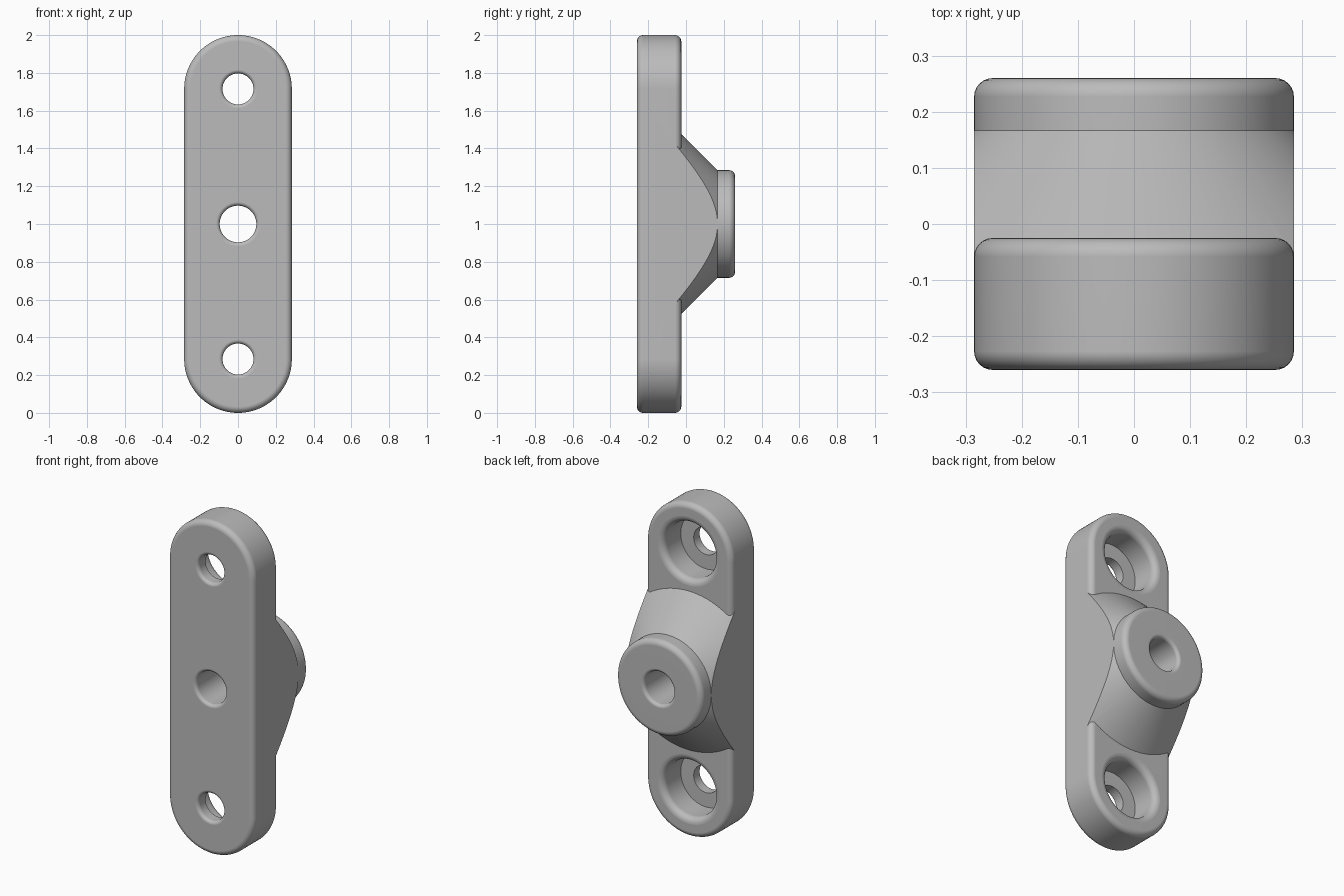
import bpy, bmesh, math
from mathutils import Vector

if "Cube" in bpy.data.objects:
    bpy.data.objects.remove(bpy.data.objects["Cube"], do_unlink=True)

HALF_W = 0.285                      # half width, also end and boss radius
FRONT, PLATE_BACK, BOSS_BACK = -0.26, -0.025, 0.26
CONE_TOP = 0.167
FILLET = 0.033
SCREW_Z = (HALF_W, 2 - HALF_W)

grey = bpy.data.materials.new("plain grey")
grey.use_nodes = True
colour = (0.5, 0.5, 0.5, 1)
grey.diffuse_color = colour
grey.node_tree.nodes["Principled BSDF"].inputs["Base Color"].default_value = colour


def to_object(name, bm):
    bmesh.ops.recalc_face_normals(bm, faces=bm.faces)
    mesh = bpy.data.meshes.new(name)
    bm.to_mesh(mesh)
    bm.free()
    mesh.materials.append(grey)
    obj = bpy.data.objects.new(name, mesh)
    bpy.context.collection.objects.link(obj)
    return obj


def arc(cx, cy, r, start, end, n=6):
    angles = [math.radians(start + (end - start) * i / n) for i in range(n + 1)]
    return [(cx + r * math.cos(a), cy + r * math.sin(a)) for a in angles]


def lathe(profile, z, steps=96):
    """Turn (radius, y) points around the y axis at height z."""
    bm = bmesh.new()
    verts = [bm.verts.new((r, y, z)) for r, y in profile]
    edges = [bm.edges.new(pair) for pair in zip(verts, verts[1:])]
    bmesh.ops.spin(bm, geom=verts + edges, cent=(0, 0, z), axis=(0, 1, 0),
                   angle=math.tau, steps=steps)
    bmesh.ops.remove_doubles(bm, verts=bm.verts, dist=1e-5)
    return bm


def hole_profile(r_front, r_back, floor, back, f_front, f_back):
    """Stepped bore with rounded rims at both open ends."""
    pts = [(0, FRONT - 0.1), (r_front + f_front, FRONT - 0.1)]
    pts += arc(r_front + f_front, FRONT + f_front, f_front, 270, 180)
    if r_back > r_front:
        pts += [(r_front, floor), (r_back, floor)]
    pts += arc(r_back + f_back, back - f_back, f_back, 180, 90)
    return pts + [(r_back + f_back, back + 0.1), (0, back + 0.1)]


def boolean(target, other, operation):
    mod = target.modifiers.new(operation, 'BOOLEAN')
    mod.operation, mod.solver, mod.object = operation, 'EXACT', other
    bpy.context.view_layer.objects.active = target
    bpy.ops.object.modifier_apply(modifier=mod.name)
    bpy.data.objects.remove(other, do_unlink=True)


# Round-ended plate with rounded edges
bm = bmesh.new()
outline = arc(0, SCREW_Z[1], HALF_W, 0, 180, 48) + arc(0, SCREW_Z[0], HALF_W, 180, 360, 48)
face = bm.faces.new([bm.verts.new((x, FRONT, z)) for x, z in outline])
extruded = bmesh.ops.extrude_face_region(bm, geom=[face], use_keep_orig=True)["geom"]
bmesh.ops.translate(bm, vec=(0, PLATE_BACK - FRONT, 0),
                    verts=[g for g in extruded if isinstance(g, bmesh.types.BMVert)])
rims = [e for e in bm.edges if abs(e.verts[0].co.y - e.verts[1].co.y) < 1e-4]
bmesh.ops.bevel(bm, geom=rims, offset=FILLET, segments=6, profile=0.5, affect='EDGES')
bracket = to_object("mounting_bracket", bm)

# Conical boss with a round cap, its sides trimmed flush with the plate
base = -0.15
boss_profile = [(0, base), (HALF_W + CONE_TOP - base, base), (HALF_W, CONE_TOP)]
boss_profile += arc(HALF_W - FILLET, BOSS_BACK - FILLET, FILLET, 0, 90)
boss_profile.append((0, BOSS_BACK))
bm = lathe(boss_profile, 1)
for side in (-1, 1):
    bmesh.ops.bisect_plane(bm, geom=bm.verts[:] + bm.edges[:] + bm.faces[:], dist=1e-5,
                           plane_co=(side * HALF_W, 0, 0), plane_no=(side, 0, 0),
                           clear_outer=True)
    bmesh.ops.holes_fill(bm, edges=[e for e in bm.edges if e.is_boundary], sides=0)
boolean(bracket, to_object("boss", bm), 'UNION')

# Centre bore and counterbored screw holes
bore = hole_profile(0.097, 0.097, 0, BOSS_BACK, 0.02, 0.02)
boolean(bracket, to_object("centre_bore", lathe(bore, 1)), 'DIFFERENCE')
screw = hole_profile(0.082, 0.168, -0.19, PLATE_BACK, 0.02, 0.037)
for z in SCREW_Z:
    boolean(bracket, to_object("screw_hole", lathe(screw, z)), 'DIFFERENCE')

# Smooth curves, crisp creases
bpy.ops.object.select_all(action='DESELECT')
bracket.select_set(True)
bpy.context.view_layer.objects.active = bracket
bpy.ops.object.shade_smooth_by_angle(angle=math.radians(30))
weighted = bracket.modifiers.new("even_shading", 'WEIGHTED_NORMAL')
weighted.keep_sharp = True
